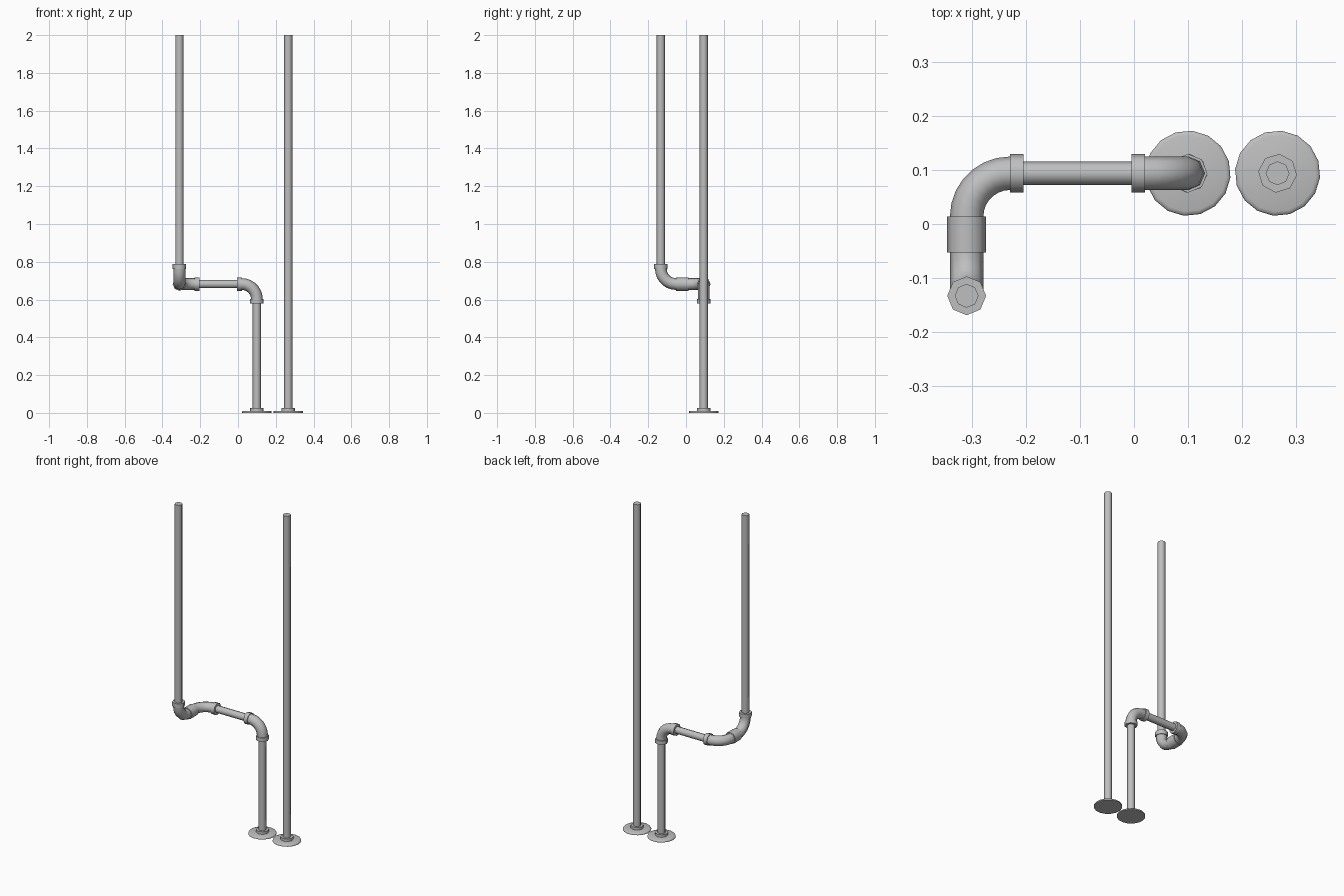
import bpy, bmesh, math
from mathutils import Vector

cube = bpy.data.objects.get("Cube")
if cube:
    bpy.data.objects.remove(cube, do_unlink=True)

steel = bpy.data.materials.new("grey_steel")
steel.use_nodes = True
GREY = (0.52, 0.52, 0.52, 1)
steel.diffuse_color = GREY
steel.node_tree.nodes["Principled BSDF"].inputs["Base Color"].default_value = GREY

X, Y, Z = Vector((1, 0, 0)), Vector((0, 1, 0)), Vector((0, 0, 1))
PIPE, ELBOW, COLLAR, FLANGE = 0.022, 0.031, 0.036, 0.079
BEND = 0.08


def sweep(name, stations, normal, sides=8, turn=0.0):
    """Capped tube through (point, tangent, radius) stations."""
    bm = bmesh.new()
    rings = []
    for point, tangent, radius in stations:
        side = tangent.cross(normal).normalized()
        ring = []
        for i in range(sides):
            a = turn + math.tau * i / sides
            ring.append(bm.verts.new(point + radius * (side * math.cos(a) + normal * math.sin(a))))
        rings.append(ring)
    for a, b in zip(rings, rings[1:]):
        for i in range(sides):
            j = (i + 1) % sides
            bm.faces.new((a[i], a[j], b[j], b[i]))
    bm.faces.new(rings[0])
    bm.faces.new(rings[-1])
    bmesh.ops.recalc_face_normals(bm, faces=bm.faces)
    mesh = bpy.data.meshes.new(name)
    bm.to_mesh(mesh)
    bm.free()
    mesh.materials.append(steel)
    mesh.shade_smooth()
    mesh.set_sharp_from_angle(angle=math.radians(50))
    obj = bpy.data.objects.new(name, mesh)
    bpy.context.collection.objects.link(obj)
    return obj


def straight(name, start, direction, length, radius, turn=0.0):
    normal = X if abs(direction.x) < 0.5 else Y
    ends = [(start, direction, radius), (start + direction * length, direction, radius)]
    return sweep(name, ends, normal, turn=turn)


def elbow(name, start, d_in, d_out, steps=7):
    """Quarter bend from direction d_in to d_out."""
    stations = []
    for i in range(steps + 1):
        a = math.pi / 2 * i / steps
        point = start + BEND * (d_in * math.sin(a) + d_out * (1 - math.cos(a)))
        stations.append((point, d_in * math.cos(a) + d_out * math.sin(a), ELBOW))
    return sweep(name, stations, d_in.cross(d_out))


def floor_flange(name, base, turn):
    rim = [(0, FLANGE), (0.006, FLANGE), (0.009, FLANGE - 0.002), (0.011, FLANGE - 0.008)]
    sweep(name, [(base + Z * h, Z, r) for h, r in rim], X, 16, turn)
    straight(name + "_collar", base + Z * 0.008, Z, 0.019, COLLAR, turn)


# Floor plates
tall_base = Vector((0.266, 0.094, 0))
bent_base = Vector((0.1, 0.094, 0))
floor_flange("tall_pipe_flange", tall_base, 0.1)
floor_flange("bent_pipe_flange", bent_base, 0.1)

# Straight floor-to-top pipe
straight("tall_pipe", tall_base, Z, 2, PIPE)

# Lower riser and the elbow turning sideways
straight("lower_pipe", bent_base, Z, 0.602, PIPE)
turn_1 = bent_base + Z * 0.602
straight("lower_collar", turn_1 - Z * 0.024, Z, 0.024, COLLAR)
elbow("lower_elbow", turn_1, Z, -X)

# Horizontal run with a collar at each end
run_start = turn_1 + BEND * (Z - X)
run_length = 0.25
run_end = run_start - X * run_length
straight("cross_pipe", run_start, -X, run_length, PIPE)
straight("cross_collar_left", run_start, -X, 0.025, COLLAR)
straight("cross_collar_right", run_end, X, 0.025, COLLAR)

# Elbow toward the front, then the wide coupling
elbow("corner_elbow", run_end, -X, -Y)
coupling_start = run_end - BEND * (X + Y)
straight("coupling", coupling_start, -Y, 0.067, COLLAR)

# Elbow turning up and the upper riser
turn_3 = coupling_start - Y * 0.067
elbow("upper_elbow", turn_3, -Y, Z)
riser = turn_3 + BEND * (Z - Y)
straight("upper_collar", riser, Z, 0.026, COLLAR)
straight("upper_pipe", riser, Z, 2 - riser.z, PIPE)
